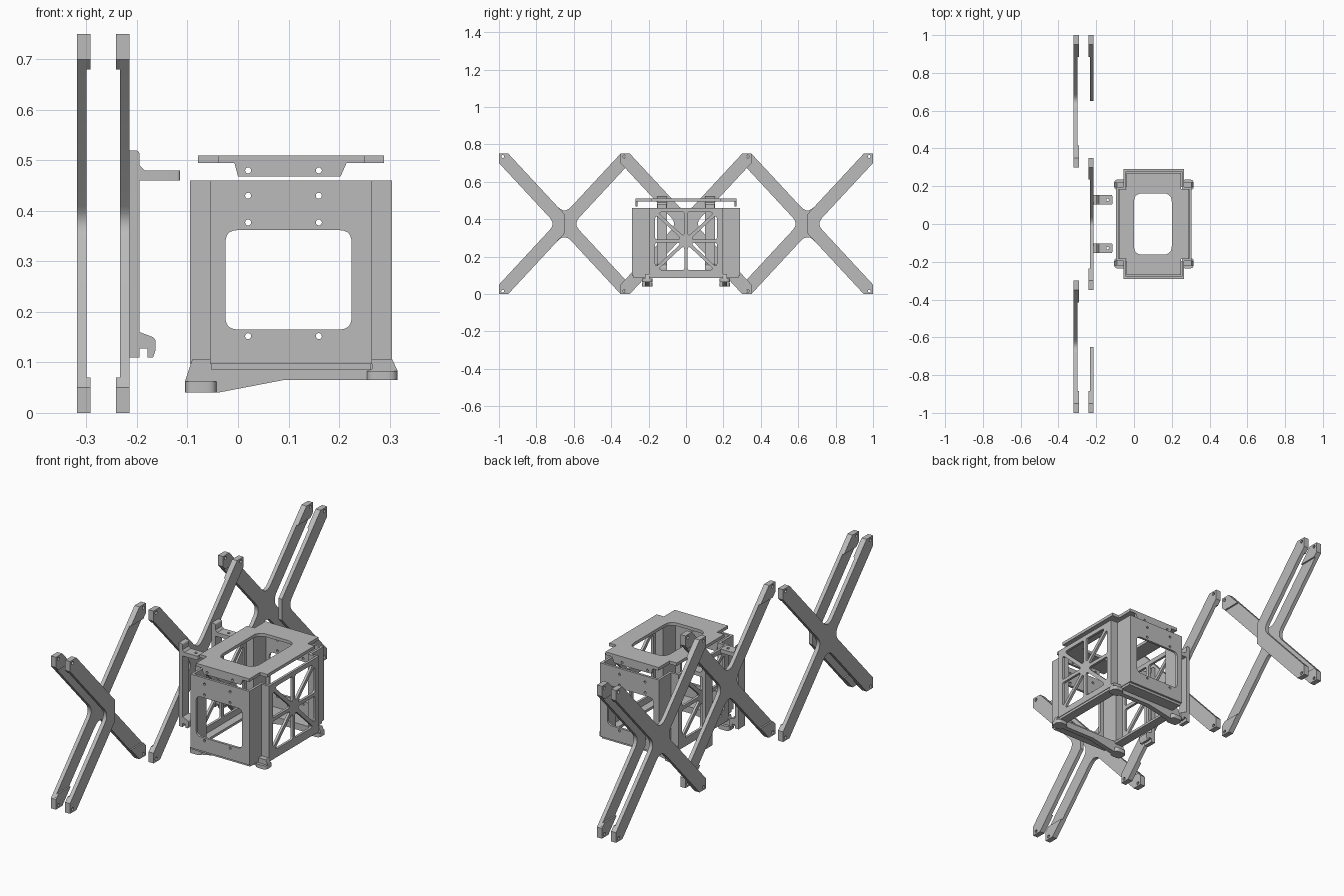
import bpy, math
from mathutils import Matrix, Vector

cube = bpy.data.objects.get("Cube")
if cube:
    bpy.data.objects.remove(cube, do_unlink=True)

grey = bpy.data.materials.new("light grey plastic")
grey.use_nodes = True
COLOUR = (0.5, 0.5, 0.5, 1)
grey.diffuse_color = COLOUR
grey.node_tree.nodes["Principled BSDF"].inputs["Base Color"].default_value = COLOUR

# Drawing planes: u, v, and extrusion direction for each axis
FRAMES = {"x": ((0, 1, 0), (0, 0, 1), (1, 0, 0)),
          "y": ((1, 0, 0), (0, 0, 1), (0, -1, 0)),
          "z": ((1, 0, 0), (0, 1, 0), (0, 0, 1))}


def plate(name, loops, axis, lo, hi):
    """Extrude an outline (first loop) with holes (other loops) along an axis."""
    curve = bpy.data.curves.new(name, "CURVE")
    curve.dimensions = "2D"
    curve.fill_mode = "BOTH"
    curve.extrude = abs(hi - lo) / 2
    for loop in loops:
        spline = curve.splines.new("POLY")
        spline.points.add(len(loop) - 1)
        for point, (u, v) in zip(spline.points, loop):
            point.co = (u, v, 0, 1)
        spline.use_cyclic_u = True
    temp = bpy.data.objects.new(name, curve)
    mesh = bpy.data.meshes.new_from_object(temp)
    bpy.data.objects.remove(temp)
    bpy.data.curves.remove(curve)
    u, v, w = (Vector(d) for d in FRAMES[axis])
    middle = (lo + hi) / 2 * (-1 if axis == "y" else 1)
    frame = Matrix((u, v, w)).transposed().to_4x4()
    mesh.transform(frame @ Matrix.Translation((0, 0, middle)))
    mesh.materials.clear()
    mesh.materials.append(grey)
    obj = bpy.data.objects.new(name, mesh)
    bpy.context.collection.objects.link(obj)
    return obj


def rounded(points, radius, only=None, steps=5):
    """Round the corners of a polygon (all, or only the listed indices)."""
    out, n = [], len(points)
    for i in range(n):
        p = Vector(points[i])
        if only is not None and i not in only:
            out.append(tuple(p))
            continue
        a, b = Vector(points[i - 1]) - p, Vector(points[(i + 1) % n]) - p
        cut = min(radius / math.tan(a.angle(b) / 2), a.length * 0.48, b.length * 0.48)
        a, b = p + a.normalized() * cut, p + b.normalized() * cut
        for k in range(steps + 1):
            t = k / steps
            out.append(tuple(a * (1 - t) ** 2 + p * 2 * t * (1 - t) + b * t * t))
    return out


def rect(u0, u1, v0, v1):
    return [(u0, v0), (u1, v0), (u1, v1), (u0, v1)]


def circle(u, v, r, n=12):
    return [(u + r * math.cos(2 * math.pi * k / n), v + r * math.sin(2 * math.pi * k / n))
            for k in range(n)]


def place(points, u=0, v=0, su=1, sv=1):
    return [(u + su * a, v + sv * b) for a, b in points]


# Scissor linkage: crosses and half crosses around a centre height
MID, Y, Z, S = 0.375, 0.35, 0.375, 0.05
NY, NZ = 0.048, 0.052
PIN = (0.33, 0.36)
arm = [(NY, 0), (Y, Z - S), (Y, Z), (Y - S, Z), (0, NZ)]
cross = (arm + [(-a, b) for a, b in arm[3:0:-1]] + [(-NY, 0)]
         + [(-a, -b) for a, b in arm[1:]] + [(a, -b) for a, b in arm[3:0:-1]])
cross = rounded(cross, 0.05, only=[0, 4, 8, 12])
half = rounded(arm + [(0, -NZ)] + [(a, -b) for a, b in arm[3:0:-1]], 0.05, only=[0])
tip = [(Y, Z - S), (Y, Z), (Y - S, Z), (0.235, 0.305), (0.33, 0.305)]
RIGHT, LEFT = 1, -1


def linkage(name, outline, y, lo, hi, block_lo, block_hi, sides):
    ends = [(sy, sz) for sy in sides for sz in (1, -1)]
    hole = {e: circle(y + e[0] * PIN[0], MID + e[1] * PIN[1], 0.008) for e in ends}
    flip = sides[0] if len(sides) == 1 else 1
    plate(name, [place(outline, y, MID, flip)] + list(hole.values()), "x", lo, hi)
    for e in ends:
        plate(name + "_end_block", [place(tip, y, MID, *e), hole[e]], "x", block_lo, block_hi)


linkage("centre_cross", cross, 0, -0.234, -0.215, -0.242, -0.234, (1, -1))
for side in (1, -1):
    linkage("outer_cross", cross, side * 0.65, -0.319, -0.300, -0.300, -0.292, (1, -1))
    linkage("inner_half_cross", half, side * 0.65, -0.234, -0.215, -0.242, -0.234, (side,))

# Hook brackets on the centre cross
hook = [(-0.215, 0.11), (-0.195, 0.11), (-0.195, 0.127), (-0.179, 0.127), (-0.179, 0.11),
        (-0.168, 0.11), (-0.163, 0.125), (-0.163, 0.148), (-0.195, 0.16), (-0.195, 0.46),
        (-0.185, 0.46), (-0.185, 0.48), (-0.195, 0.49), (-0.195, 0.52), (-0.215, 0.52)]
for y in (0.128, -0.128):
    plate("hook_bracket", [rounded(hook, 0.012, only=[7, 13])], "y", y - 0.026, y + 0.026)
    shelf = rounded(rect(-0.19, -0.115, y - 0.026, y + 0.026), 0.006, only=[1, 2])
    plate("bracket_shelf", [shelf, circle(-0.14, y, 0.007)], "z", 0.46, 0.48)

# Box body: a plus-shaped column
CX, HX, SX, HY, SY, T = 0.105, 0.2, 0.16, 0.29, 0.195, 0.012
BOTTOM, TOP = 0.097, 0.46


def plus(hx, sx, hy, sy):
    q = [(hx, -sy), (hx, sy), (sx, sy), (sx, hy)]
    q += [(-a, b) for a, b in reversed(q)][:2] + [(-hx, sy), (-hx, -sy)]
    q += [(-sx, -sy), (-sx, -hy), (sx, -hy), (sx, -sy)]
    return place(q, CX)


# Front and back window plates
window = rounded(rect(-0.025, 0.225, 0.165, 0.362), 0.025)
screws = [circle(x, z, 0.006) for x in (0.02, 0.16) for z in (0.43, 0.377, 0.152)]
face = rect(CX - SX, CX + SX, BOTTOM, TOP)
plate("front_window_plate", [face, window] + screws, "y", -HY, -HY + T)
plate("back_window_plate", [face, window] + screws, "y", HY - T, HY)

# Stepped corners
corner = [(SX, HY), (SX, SY), (HX, SY), (HX, SY - T), (SX - T, SY - T), (SX - T, HY)]
for sx in (1, -1):
    for sy in (1, -1):
        plate("corner_wall", [place(corner, CX, 0, sx, sy)], "z", BOTTOM, TOP)

# Side panels with triangular truss openings
W, H, B, D, ZC = 0.165, 0.155, 0.009, 0.013, 0.283
upright = rounded([(B, B + D), (B, H), (W - D, H)], 0.011)
level = rounded([(B + D, B), (W, B), (W, H - D)], 0.011)
openings = [place(tri, 0, ZC, su, sv) for tri in (upright, level)
            for su in (1, -1) for sv in (1, -1)]
for name, x in (("right_truss_panel", CX - HX), ("left_truss_panel", CX + HX - T)):
    plate(name, [rect(-SY, SY, BOTTOM, TOP)] + openings, "x", x, x + T)

# Bottom rim, sloped rails and feet
plate("bottom_rim", [plus(HX - 0.003, SX - 0.003, HY - 0.01, SY),
                     rect(CX - SX + 0.01, CX + SX - 0.01, -SY, SY)], "z", 0.085, BOTTOM)
rail = [(-0.105, 0.04), (-0.04, 0.04), (0.09, 0.065), (0.316, 0.065), (0.316, 0.083),
        (0.305, 0.107), (0.265, 0.107), (0.265, 0.087), (-0.045, 0.087), (-0.055, 0.107),
        (-0.09, 0.107), (-0.105, 0.062)]
for side in (1, -1):
    y0, y1 = sorted((side * 0.195, side * 0.22))
    plate("base_rail", [rail], "y", y0, y1)
    y0, y1 = sorted((side * 0.18, side * 0.235))
    for name, x0, x1, z0, z1 in (("right_foot", -0.105, -0.042, 0.04, 0.062),
                                 ("left_foot", 0.255, 0.316, 0.065, 0.083)):
        pad = rounded(rect(x0, x1, y0, y1), 0.02)
        plate(name, [pad], "z", z0, z1)

# Lid with a large opening and screw flanges
opening = rounded(rect(0, 0.2, -0.162, 0.162), 0.045)
plate("lid", [plus(0.184, 0.145, 0.27, 0.185), opening], "z", 0.495, 0.51)
flange = [(0.0, 0.468), (0.203, 0.468), (0.215, 0.495), (-0.007, 0.495)]
for side in (1, -1):
    y0, y1 = sorted((side * 0.258, side * 0.27))
    plate("lid_flange", [flange] + [circle(x, 0.48, 0.006) for x in (0.02, 0.16)], "y", y0, y1)

# Smooth the rounded edges, keep the rest sharp
bpy.ops.object.select_all(action="DESELECT")
for obj in bpy.context.scene.objects:
    if obj.type == "MESH":
        obj.select_set(True)
        bpy.context.view_layer.objects.active = obj
bpy.ops.object.shade_smooth_by_angle(angle=math.radians(30))
